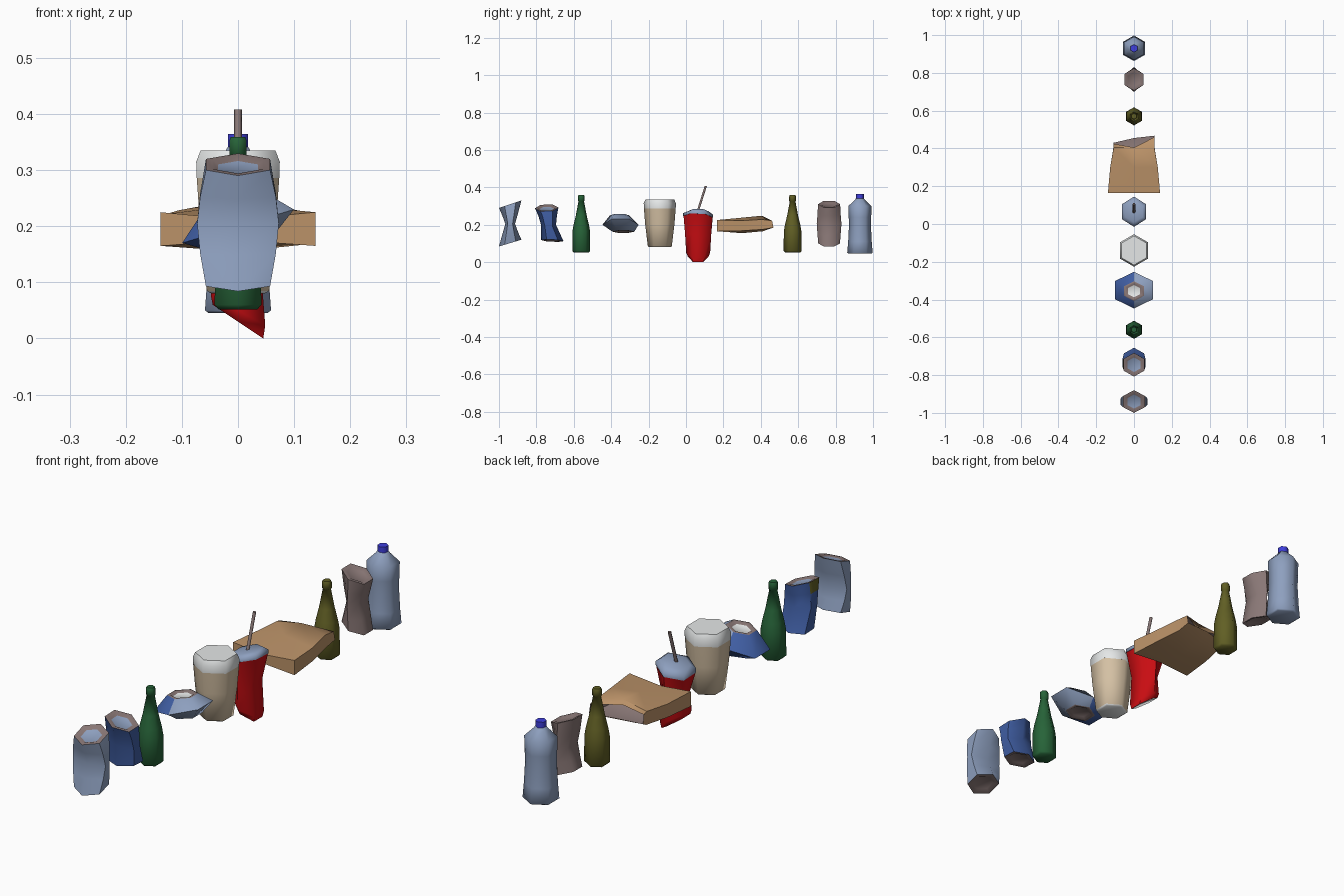
import bpy, bmesh, math

if "Cube" in bpy.data.objects:
    bpy.data.objects.remove(bpy.data.objects["Cube"])

def mat(name, r, g, b):
    m = bpy.data.materials.new(name)
    m.diffuse_color = (r, g, b, 1)
    m.use_nodes = True
    m.node_tree.nodes["Principled BSDF"].inputs["Base Color"].default_value = m.diffuse_color
    return m

PALE = mat("pale_blue", .27, .35, .52)
BROWN = mat("dusty_brown", .25, .185, .18)
BLUE = mat("dark_blue", .05, .11, .36)
GREEN = mat("bottle_green", .02, .125, .04)
OLIVE = mat("olive", .12, .115, .018)
BEIGE = mat("beige", .66, .53, .37)
WHITE = mat("white", .78, .80, .80)
RED = mat("red", .58, .004, .006)
TAN = mat("paper_tan", .50, .29, .14)
CAP = mat("cap_blue", .05, .05, .72)


def finish(name, bm, mats, angle=65):
    bmesh.ops.recalc_face_normals(bm, faces=bm.faces[:])
    me = bpy.data.meshes.new(name)
    bm.to_mesh(me)
    bm.free()
    for m in mats:
        me.materials.append(m)
    ob = bpy.data.objects.new(name, me)
    bpy.context.collection.objects.link(ob)
    bpy.ops.object.select_all(action='DESELECT')
    ob.select_set(True)
    bpy.context.view_layer.objects.active = ob
    bpy.ops.object.shade_smooth_by_angle(angle=math.radians(angle))
    return ob


def loft(name, y0, rings, bands, ends, rule=None, n=6):
    """rings: (z, rx, ry, dy, slope_x, slope_y); bands: material per gap; ends: bottom, top."""
    mats = list(dict.fromkeys(list(bands) + list(ends) + ([rule[0]] if rule else [])))
    bm = bmesh.new()
    loops = []
    for ring in rings:
        z, rx, ry, dy, sx, sy = ring
        loop = []
        for i in range(n):
            a = math.pi / 2 + math.tau * i / n
            x, y = rx * math.cos(a), ry * math.sin(a)
            loop.append(bm.verts.new((x, y0 + dy + y, z + sx * x + sy * y)))
        loops.append(loop)
    for k, m in enumerate(bands):
        for i in range(n):
            j = (i + 1) % n
            f = bm.faces.new((loops[k][i], loops[k][j], loops[k + 1][j], loops[k + 1][i]))
            f.material_index = mats.index(m)
            if rule and rule[1](k, f.calc_center_median()):
                f.material_index = mats.index(rule[0])
    for loop, m in ((loops[0], ends[0]), (loops[-1], ends[1])):
        bm.faces.new(loop).material_index = mats.index(m)
    return finish(name, bm, mats)


def turned(name, y0, profile, bands, ends, n=6):
    """Straight upright part from (z, radius) pairs."""
    return loft(name, y0, [(z, r, r, 0, 0, 0) for z, r in profile], bands, ends, n=n)


def can(name, y0, rings, side, rim, lid, rule=None):
    """Crushed can: side rings plus a recessed lid at both ends."""
    def inset(ring, s, dz):
        z, rx, ry, dy, sx, sy = ring
        return (z + dz, rx * s, ry * s, dy, sx, sy)
    b, t = rings[0], rings[-1]
    allr = [inset(b, .62, .006), inset(b, .8, 0)] + rings + [inset(t, .8, 0), inset(t, .62, -.006)]
    bands = [rim, rim] + [side] * (len(rings) - 1) + [rim, rim]
    return loft(name, y0, allr, bands, (rim, lid), rule)


# pinched pale can at the front
can("pinched_can", -.94, [
    (.102, .066, .06, 0, 0, .3), (.155, .078, .042, 0, 0, .15), (.205, .084, .026, 0, 0, 0),
    (.255, .078, .042, 0, 0, .15), (.31, .066, .06, 0, 0, .33)], PALE, BROWN, PALE)

# bent blue can with one olive patch
can("bent_can", -.73, [
    (.115, .062, .06, .015, .1, -.05), (.2, .07, .04, -.005, -.1, 0),
    (.25, .067, .05, -.01, -.2, 0), (.29, .063, .063, -.015, -.32, .03)], BLUE, BROWN, PALE,
    (OLIVE, lambda k, c: k == 4 and c.x < -.04 and c.y > -.76))

# flattened can, dark blue on its left side
can("flattened_can", -.35, [
    (.163, .06, .058, .015, .12, 0), (.2, .115, .097, 0, .3, 0),
    (.25, .06, .052, -.005, .15, 0)], PALE, BROWN, WHITE,
    (BLUE, lambda k, c: k in (2, 3) and c.x < -.03))

# upright-pinched brown can near the back
can("brown_can", .765, [
    (.1, .058, .058, 0, -.3, 0), (.15, .045, .062, 0, -.15, 0), (.205, .03, .066, 0, 0, 0),
    (.255, .045, .062, 0, -.15, 0), (.31, .058, .059, 0, -.35, 0)], BROWN, BROWN, BROWN)

# two glass bottles
BOTTLE = [(.052, .04), (.06, .048), (.165, .047), (.2, .041), (.25, .029), (.325, .015),
          (.327, .018), (.352, .018), (.359, .015)]
for name, y, m in (("green_bottle", -.56, GREEN), ("olive_bottle", .57, OLIVE)):
    turned(name, y, BOTTLE, [m] * 8, (m, m))

# paper cup with white lid
turned("paper_cup", -.14, [(.08, .055), (.085, .064), (.2, .078), (.288, .085)],
       [WHITE, BEIGE, BEIGE], (WHITE, BEIGE))
turned("paper_cup_lid", -.14, [(.286, .085), (.315, .086), (.335, .077)],
       [WHITE] * 2, (WHITE, WHITE))

# crumpled red cup, lid and straw
loft("red_cup", .065, [
    (.03, .052, .055, 0, -.667, 0), (.05, .056, .064, 0, -.55, 0), (.15, .045, .07, 0, 0, 0),
    (.245, .072, .078, 0, .25, -.05)], [RED] * 3, (WHITE, RED))
loft("red_cup_lid", .065, [
    (.243, .073, .08, 0, .25, -.05), (.258, .073, .08, 0, .25, -.05),
    (.272, .054, .055, 0, .25, 0)], [PALE] * 2, (PALE, PALE))
bm = bmesh.new()
lower, upper = [], []
for i in range(6):
    a = math.tau * i / 6
    dx, dy = .007 * math.cos(a), .007 * math.sin(a)
    lower.append(bm.verts.new((dx, .06 + dy, .262)))
    upper.append(bm.verts.new((dx, .106 + dy, .408)))
for i in range(6):
    j = (i + 1) % 6
    bm.faces.new((lower[i], lower[j], upper[j], upper[i]))
bm.faces.new(upper)
bm.faces.new(lower)
finish("straw", bm, [BROWN])

# paper bag lying down: rings of six points along y, mouth at the back
# (y top, y bottom, half width, edge z low, edge z high, mid z low, mid z high)
BAG = [(.165, .165, .138, .165, .225, .175, .212), (.30, .30, .126, .168, .222, .155, .238),
       (.405, .41, .108, .175, .228, .165, .248), (.425, .455, .108, .185, .222, .19, .222),
       (.33, .36, .085, .19, .215, .188, .215)]
bm = bmesh.new()
loops = []
for k, (yt, yb, w, zl, zh, ml, mh) in enumerate(BAG):
    tear = .025 if k == 3 else 0
    pts = [(-w, yb - tear, zl), (0, yb, ml), (w, yb + tear * .5, zl),
           (w, yt + tear * 1.4, zh), (0, yt - tear, mh), (-w, yt, zh)]
    loops.append([bm.verts.new(p) for p in pts])
for k in range(4):
    for i in range(6):
        j = (i + 1) % 6
        f = bm.faces.new((loops[k][i], loops[k][j], loops[k + 1][j], loops[k + 1][i]))
        f.material_index = 1 if k == 3 else 0
bm.faces.new(loops[0])
bm.faces.new(loops[-1]).material_index = 1
finish("paper_bag", bm, [TAN, BROWN], 50)

# water bottle with cap
turned("water_bottle", .93, [(.045, .06), (.05, .068), (.11, .063), (.19, .059), (.24, .06), (.3, .062),
                             (.333, .027), (.345, .018)], [PALE] * 7, (PALE, PALE))
turned("water_bottle_cap", .93, [(.336, .021), (.364, .021)], [CAP], (CAP, CAP))
